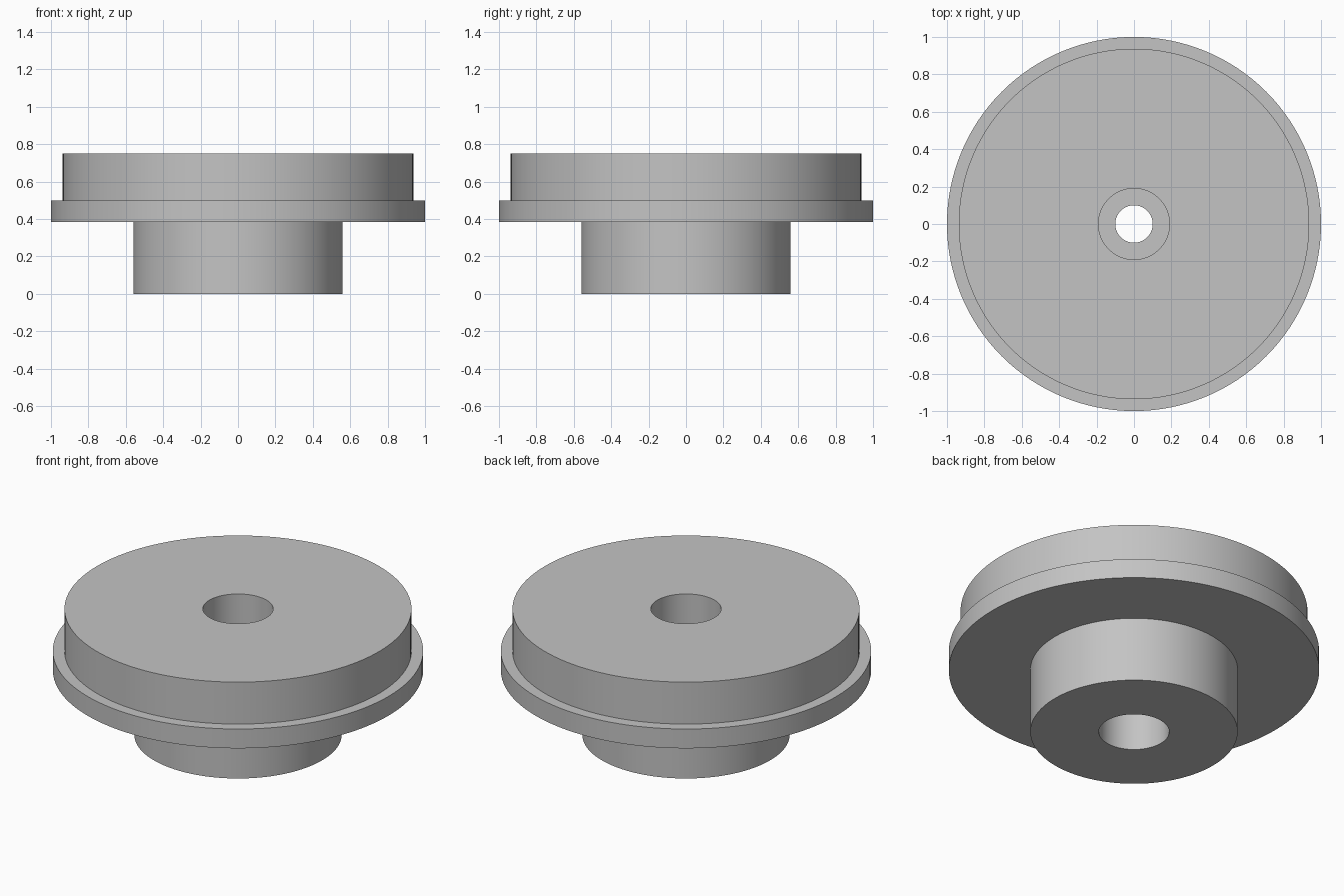
import bpy, bmesh, math

cube = bpy.data.objects.get("Cube")
if cube:
    bpy.data.objects.remove(cube, do_unlink=True)

SEGMENTS = 128

grey = bpy.data.materials.new("plain grey")
grey.use_nodes = True
colour = (0.55, 0.55, 0.55, 1)
grey.diffuse_color = colour
grey.node_tree.nodes["Principled BSDF"].inputs["Base Color"].default_value = colour


def lathe(name, profile):
    """Turn a closed (radius, height) profile around the z axis."""
    bm = bmesh.new()
    verts = [bm.verts.new((r, 0, z)) for r, z in profile]
    edges = [bm.edges.new((v, verts[(i + 1) % len(verts)])) for i, v in enumerate(verts)]
    bmesh.ops.spin(bm, geom=verts + edges, cent=(0, 0, 0), axis=(0, 0, 1),
                   angle=math.tau, steps=SEGMENTS, use_merge=True)
    bmesh.ops.remove_doubles(bm, verts=bm.verts[:], dist=0.0001)
    bmesh.ops.recalc_face_normals(bm, faces=bm.faces[:])
    mesh = bpy.data.meshes.new(name)
    bm.to_mesh(mesh)
    bm.free()
    mesh.materials.append(grey)
    obj = bpy.data.objects.new(name, mesh)
    bpy.context.collection.objects.link(obj)
    bpy.ops.object.select_all(action="DESELECT")
    obj.select_set(True)
    bpy.context.view_layer.objects.active = obj
    bpy.ops.object.shade_smooth_by_angle(angle=math.radians(30))
    return obj


# Heights of the steps, and radii of the counterbores and the through hole
top, flange_top, flange_base = 0.75, 0.5, 0.385
bore, hole = 0.19, 0.1
ledge_top, ledge_base = 0.43, 0.32

# Stepped wheel: hub, flange and disc outside, two counterbores and a ledge inside
lathe("flanged_wheel", [
    (bore, 0), (0.56, 0), (0.56, flange_base), (1, flange_base),
    (1, flange_top), (0.937, flange_top), (0.937, top), (bore, top),
    (bore, ledge_top), (hole, ledge_top), (hole, ledge_base), (bore, ledge_base),
])
